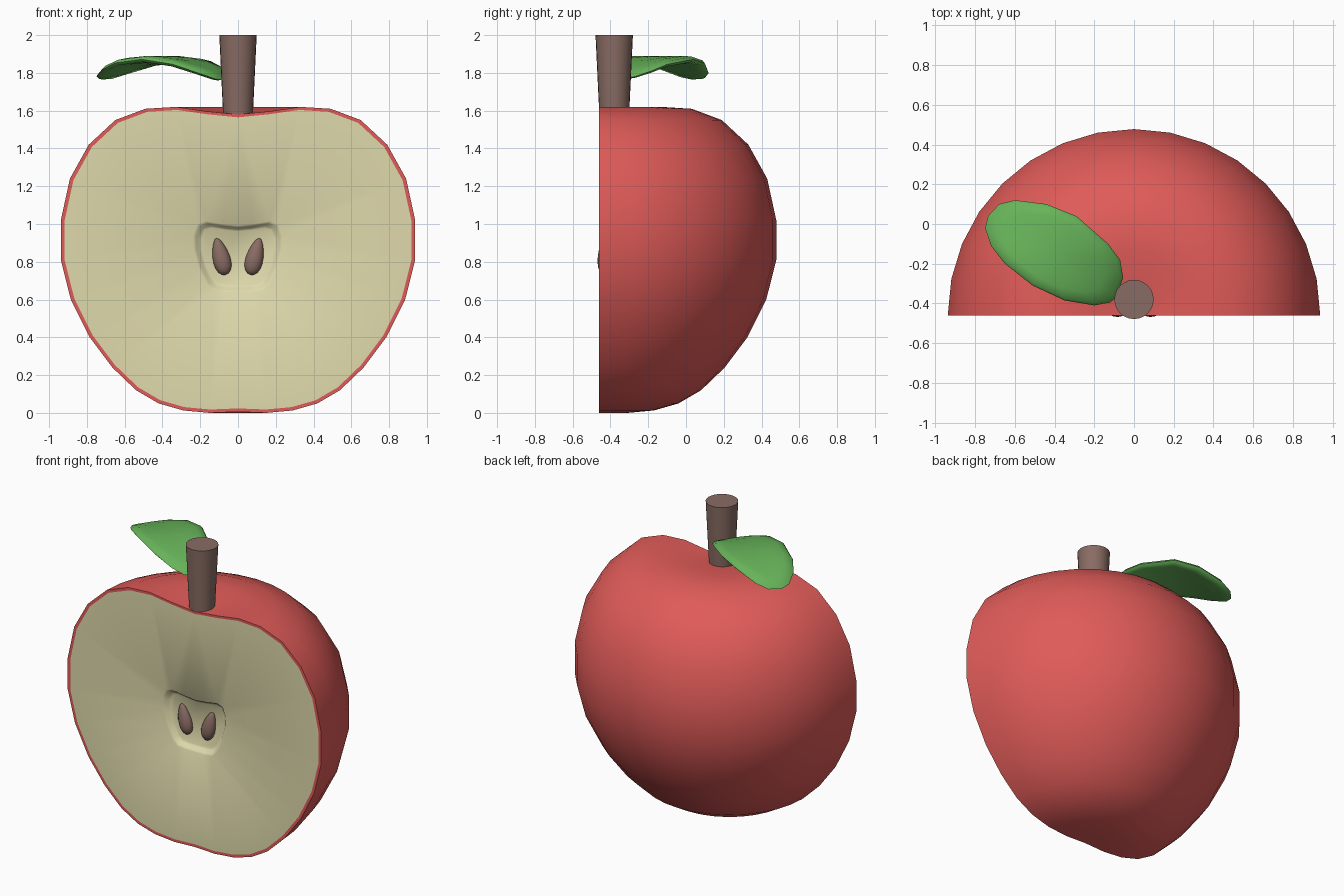
import bpy, bmesh, math
from mathutils import Vector, Matrix

if "Cube" in bpy.data.objects:
    bpy.data.objects.remove(bpy.data.objects["Cube"])

CUT = -0.46  # plane of the cut face


def material(name, rgb):
    m = bpy.data.materials.new(name)
    m.diffuse_color = (*rgb, 1)
    m.use_nodes = True
    m.node_tree.nodes["Principled BSDF"].inputs["Base Color"].default_value = m.diffuse_color
    return m


RED = material("red skin", (0.74, 0.105, 0.098))
CREAM = material("cream flesh", (0.74, 0.70, 0.41))
BROWN = material("brown", (0.25, 0.15, 0.125))
GREEN = material("leaf green", (0.135, 0.45, 0.10))


def finish(name, bm, mats, angle=45):
    bmesh.ops.recalc_face_normals(bm, faces=bm.faces)
    me = bpy.data.meshes.new(name)
    bm.to_mesh(me)
    bm.free()
    ob = bpy.data.objects.new(name, me)
    bpy.context.collection.objects.link(ob)
    for m in mats:
        me.materials.append(m)
    bpy.ops.object.select_all(action='DESELECT')
    ob.select_set(True)
    bpy.context.view_layer.objects.active = ob
    bpy.ops.object.shade_smooth_by_angle(angle=math.radians(angle))
    return ob


def mirrored(pts):
    return pts + [(-x, z) for x, z in reversed(pts[1:-1])]


def ring(bm, pts, centre, scale, y):
    return [bm.verts.new((x * scale, y, centre + (z - centre) * scale)) for x, z in pts]


def strip(bm, a, b, mat):
    n = len(a)
    for i in range(n):
        j = (i + 1) % n
        bm.faces.new((a[i], a[j], b[j], b[i])).material_index = mat


# Apple half: spun skin, thin skin rim, flesh face with a recessed core
profile = [(0, 1.58), (0.17, 1.597), (0.33, 1.62), (0.49, 1.61), (0.65, 1.55), (0.79, 1.42),
           (0.89, 1.24), (0.938, 1.02), (0.938, 0.81), (0.885, 0.60), (0.785, 0.40),
           (0.665, 0.24), (0.54, 0.12), (0.42, 0.05), (0.29, 0.013), (0.15, 0.0), (0, 0.006)]
core = [(0, 0.992), (0.08, 1.0), (0.17, 1.015), (0.215, 1.0), (0.237, 0.94), (0.235, 0.87),
        (0.21, 0.77), (0.165, 0.68), (0.13, 0.647), (0.07, 0.64), (0, 0.64)]
bm = bmesh.new()
line = [bm.verts.new((x, CUT, z)) for x, z in profile]
edges = [bm.edges.new(p) for p in zip(line, line[1:])]
bmesh.ops.spin(bm, geom=line + edges, cent=(0, CUT, 0), axis=(0, 0, 1),
               angle=math.pi, steps=16, use_duplicate=False)
outline = mirrored(profile)
outer = ring(bm, outline, 0.85, 1, CUT)
inner = ring(bm, outline, 0.85, 0.979, CUT)
strip(bm, outer, inner, 0)
core_pts = mirrored(core)
steps = [(1, 0), (0.94, 0.008), (0.87, 0.027), (0.81, 0.034)]
rings = [ring(bm, core_pts, 0.83, s, CUT + d) for s, d in steps]
for a, b in zip(rings, rings[1:]):
    strip(bm, a, b, 1)
bm.faces.new(rings[-1]).material_index = 1
border = []
for loop in (inner, rings[0]):
    border += [bm.edges.get((loop[i - 1], loop[i])) for i in range(len(loop))]
fill = bmesh.ops.triangle_fill(bm, edges=border, use_beauty=True, normal=(0, -1, 0))
for g in fill["geom"]:
    if isinstance(g, bmesh.types.BMFace):
        g.material_index = 1
bmesh.ops.remove_doubles(bm, verts=bm.verts, dist=0.0005)
finish("apple_half", bm, [RED, CREAM])

# Seeds: tapered ellipsoids leaning outward
for side, label in ((-1, "left"), (1, "right")):
    bm = bmesh.new()
    bmesh.ops.create_uvsphere(bm, u_segments=16, v_segments=10, radius=1)
    for v in bm.verts:
        t = 1 - 0.3 * v.co.z
        v.co = Vector((v.co.x * 0.045 * t, v.co.y * 0.035 * t, v.co.z * 0.1))
    bm.transform(Matrix.Translation((side * 0.09, -0.432, 0.828))
                 @ Matrix.Rotation(side * math.radians(14), 4, 'Y'))
    finish("seed_" + label, bm, [BROWN], 60)

# Stem: flaring upward
bm = bmesh.new()
bmesh.ops.create_cone(bm, cap_ends=True, segments=24, radius1=0.078, radius2=0.099, depth=0.44,
                      matrix=Matrix.Translation((0, -0.38, 1.78)))
finish("stem", bm, [BROWN])

# Leaf: outline seen from the top, arched along its length
leaf = [(-0.75, -0.02), (-0.735, 0.04), (-0.68, 0.10), (-0.6, 0.12), (-0.44, 0.10), (-0.29, 0.04),
        (-0.13, -0.10), (-0.07, -0.18), (-0.055, -0.27), (-0.09, -0.37), (-0.12, -0.395),
        (-0.2, -0.41), (-0.35, -0.385), (-0.51, -0.31), (-0.65, -0.20), (-0.72, -0.11)]
mid = Vector((-0.4, -0.14))


def leaf_ring(bm, s, dz):
    out = []
    for p in leaf:
        d = (Vector(p) - mid) * s
        u = d.dot(Vector((-0.8, 0.6)))
        out.append(bm.verts.new((mid.x + d.x, mid.y + d.y, 1.872 - 0.73 * u * u + dz)))
    return out


bm = bmesh.new()
layers = [(0.2, 0.018), (0.5, 0.018), (0.75, 0.018), (0.95, 0.014), (1, 0),
          (0.95, -0.014), (0.75, -0.018), (0.5, -0.018), (0.2, -0.018)]
rings = [leaf_ring(bm, s, dz) for s, dz in layers]
for a, b in zip(rings, rings[1:]):
    strip(bm, a, b, 0)
bm.faces.new(rings[0])
bm.faces.new(rings[-1])
finish("leaf", bm, [GREEN], 60)
